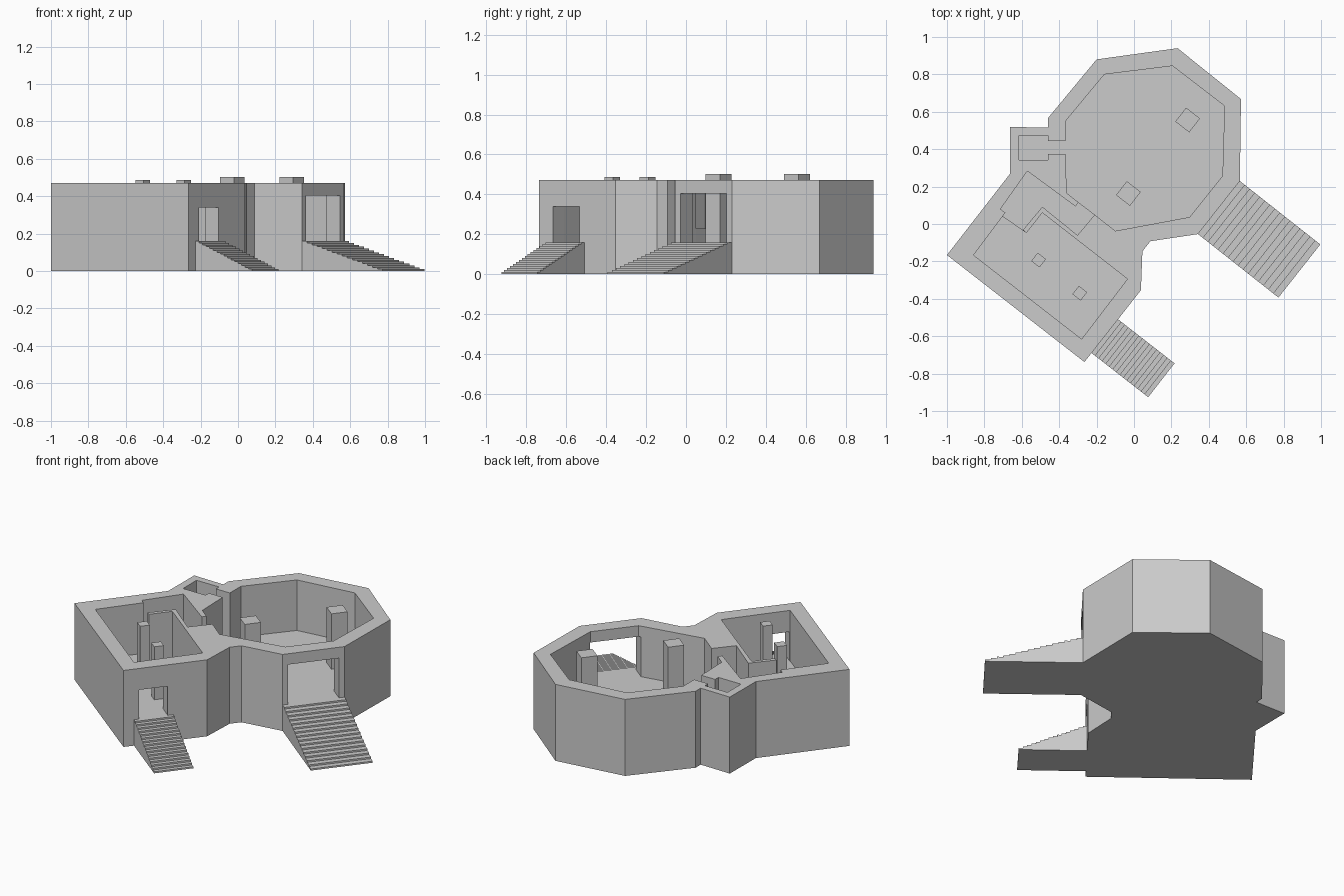
import bpy, bmesh, math
from mathutils import Vector

if "Cube" in bpy.data.objects:
    bpy.data.objects.remove(bpy.data.objects["Cube"])

FLOOR, TOP, LANDING = 0.16, 0.472, 0.23
TURN = math.radians(-37.9)      # main axis of the plan


def prism(name, pts, z0, z1):
    """Extrude a plan outline between two heights."""
    bm = bmesh.new()
    face = bm.faces.new([bm.verts.new((x, y, z0)) for x, y in pts])
    up = bmesh.ops.extrude_face_region(bm, geom=[face])
    bmesh.ops.translate(bm, vec=(0, 0, z1 - z0),
                        verts=[v for v in up["geom"] if isinstance(v, bmesh.types.BMVert)])
    bmesh.ops.recalc_face_normals(bm, faces=bm.faces[:])
    mesh = bpy.data.meshes.new(name)
    bm.to_mesh(mesh)
    bm.free()
    ob = bpy.data.objects.new(name, mesh)
    bpy.context.collection.objects.link(ob)
    return ob


def cut(target, cutter):
    """Subtract the cutter and remove it afterwards."""
    cutter.hide_render = True
    mod = target.modifiers.new("cut", 'BOOLEAN')
    mod.operation = 'DIFFERENCE'
    mod.solver = 'EXACT'
    mod.object = cutter
    bpy.context.view_layer.objects.active = target
    bpy.ops.object.modifier_apply(modifier=mod.name)
    bpy.data.objects.remove(cutter)


def quad(a, b, start, end):
    """Plan rectangle standing on line a-b, from start to end along its normal."""
    a, b = Vector(a), Vector(b)
    d = (b - a).normalized()
    n = Vector((d.y, -d.x))
    return [a + n * start, b + n * start, b + n * end, a + n * end]


def stairs(name, a, b, run, steps=16):
    """Solid flight of steps falling away from line a-b, as one mesh."""
    a, b = Vector(a), Vector(b)
    d = (b - a).normalized()
    n = Vector((d.y, -d.x))
    prof = [(0, 0), (0, FLOOR)]
    for i in range(steps):
        z = FLOOR * (1 - (i + 1) / steps)
        prof += [(run * (i + 1) / steps, FLOOR * (1 - i / steps)),
                 (run * (i + 1) / steps, z)]
    bm = bmesh.new()
    sides = [[bm.verts.new((*(p + n * r), z)) for r, z in prof] for p in (a, b)]
    bm.faces.new(sides[0])
    bm.faces.new(sides[1])
    for i in range(len(prof)):
        j = (i + 1) % len(prof)
        bm.faces.new((sides[0][i], sides[0][j], sides[1][j], sides[1][i]))
    bmesh.ops.recalc_face_normals(bm, faces=bm.faces[:])
    mesh = bpy.data.meshes.new(name)
    bm.to_mesh(mesh)
    bm.free()
    bpy.context.collection.objects.link(bpy.data.objects.new(name, mesh))


# Outer walls: eight-sided hall, square room and small alcove
outer = [(-.20, .88), (.233, .94), (.572, .668), (.566, .23), (.342, -.054),
         (.088, -.092), (.045, -.146), (.037, -.354), (-.265, -.738),
         (-1, -.166), (-.664, .267), (-.662, .519), (-.461, .515), (-.461, .565)]
shell = prism("walls_and_floor", outer, 0, TOP)

# Passage between hall and room (also the raised landing's outline)
hall_door = [(-.297, .116), (-.313, .094), (-.57, .283), (-.714, .08), (-.688, .06)]
partition = [(-.575, -.048), (-.594, -.032), (-.49, .092), (-.302, -.06), (-.21, .05)]

# Open interior of all the rooms
hall = [(-.10, -.037), (.297, .037), (.473, .257), (.484, .631), (.206, .845),
        (-.158, .80), (-.366, .55)]
alcove = [(-.366, .443), (-.461, .443), (-.461, .474), (-.615, .474),
          (-.615, .342), (-.461, .342), (-.461, .374), (-.366, .374), (-.36, .166)]
room = [(-.858, -.166), (-.28, -.615), (-.035, -.294), (-.49, .06)]
cut(shell, prism("interior", hall + alcove + hall_door + room + partition, FLOOR, .7))

# Doorways with lintels
cut(shell, prism("hall_doorway", quad((.362, -.028), (.546, .204), -.16, .1), FLOOR, .405))
cut(shell, prism("room_doorway", quad((-.21, -.667), (-.105, -.535), -.17, .1), FLOOR, .34))

# Raised landing between the two rooms
prism("landing", hall_door + [(-.703, .04)] + partition, FLOOR, LANDING)

# Stairs
stairs("hall_stairs", (.342, -.054), (.566, .23), .548)
stairs("room_stairs", (-.227, -.690), (-.086, -.509), .384)

# Pillars
c, s = math.cos(TURN), math.sin(TURN)
for name, x, y, size, top in (("hall_pillar_a", .287, .556, .094, .502),
                              ("hall_pillar_b", -.03, .163, .094, .502),
                              ("room_pillar_a", -.51, -.193, .056, .487),
                              ("room_pillar_b", -.29, -.37, .056, .487)):
    h = size / 2
    prism(name, [(x + c * i * h - s * j * h, y + s * i * h + c * j * h)
                 for i, j in ((-1, -1), (1, -1), (1, 1), (-1, 1))], FLOOR, top)
